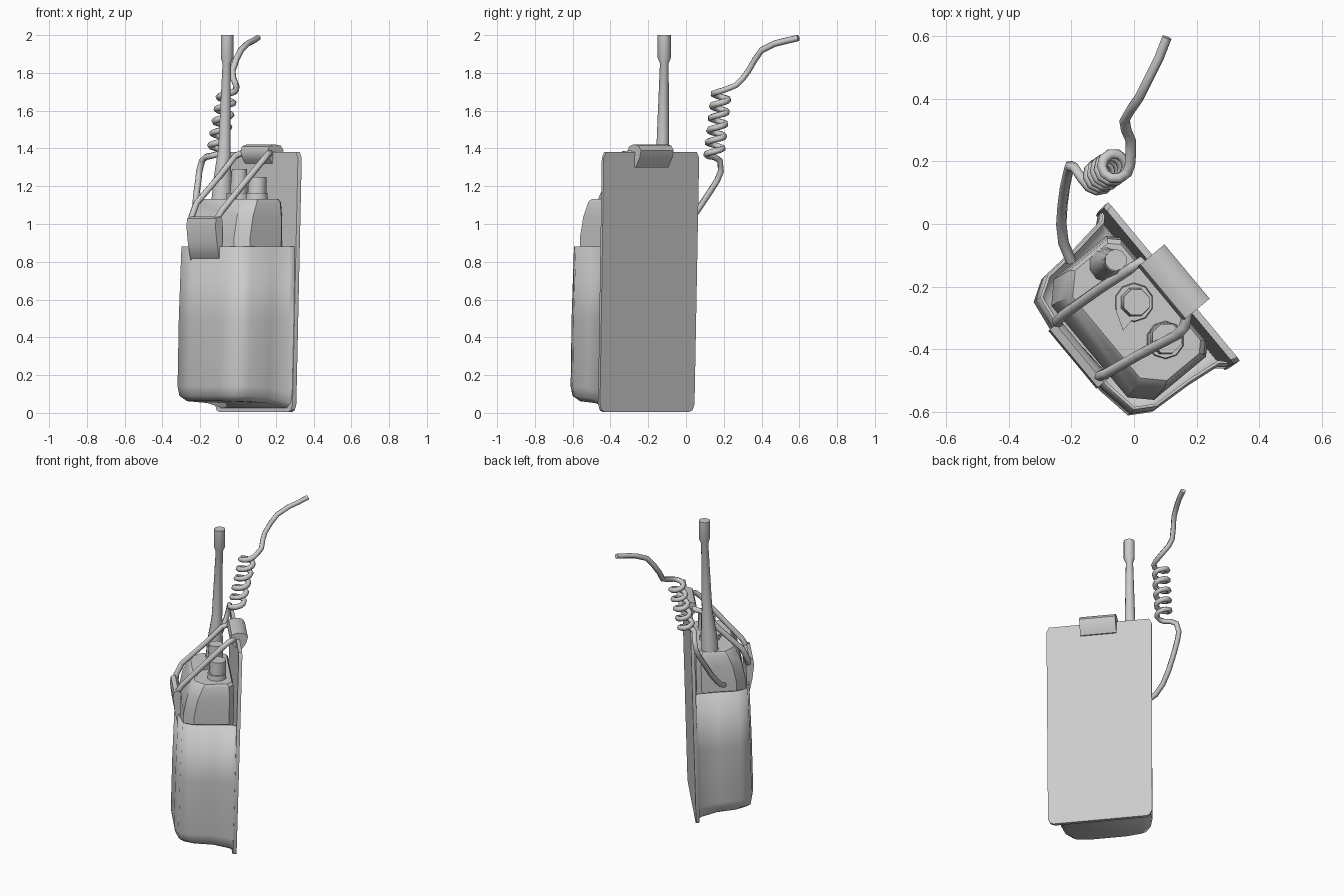
import bpy, bmesh, math
from mathutils import Vector

if "Cube" in bpy.data.objects:
    bpy.data.objects.remove(bpy.data.objects["Cube"])

grey = bpy.data.materials.new("grey")
grey.diffuse_color = (0.6, 0.6, 0.6, 1)
grey.use_nodes = True
grey.node_tree.nodes["Principled BSDF"].inputs["Base Color"].default_value = grey.diffuse_color

# Body frame: u = across, v = towards the radio's face, z = up.
# The whole body is turned about z and leans slightly.
U, V, C = Vector((.64, -.77, 0)), Vector((-.77, -.64, 0)), Vector((.125, -.185, 0))


def body(u, v, z):
    v += .036 * (1.38 - z) / 1.36
    return C + U * u + V * v + Vector((0, 0, z))


def loft(name, rings, cap_start=True, cap_end=True, angle=35):
    """Skin a stack of equal-length closed rings."""
    bm = bmesh.new()
    vs = [[bm.verts.new(p) for p in r] for r in rings]
    n = len(rings[0])
    for a, b in zip(vs, vs[1:]):
        for i in range(n):
            j = (i + 1) % n
            bm.faces.new((a[i], a[j], b[j], b[i]))
    if cap_start:
        bm.faces.new(vs[0][::-1])
    if cap_end:
        bm.faces.new(vs[-1])
    bmesh.ops.recalc_face_normals(bm, faces=bm.faces)
    me = bpy.data.meshes.new(name)
    bm.to_mesh(me)
    bm.free()
    me.shade_smooth()
    me.set_sharp_from_angle(angle=math.radians(angle))
    me.materials.append(grey)
    ob = bpy.data.objects.new(name, me)
    bpy.context.collection.objects.link(ob)
    return ob


def lathe(name, levels, sides=8):
    """Round part from (x, y, z, radius) levels."""
    return loft(name, [[(x + r * math.cos(a), y + r * math.sin(a), z)
                        for a in (math.tau * (i + .5) / sides for i in range(sides))]
                       for x, y, z, r in levels], angle=50)


def tube(name, points, radius, closed=False):
    cu = bpy.data.curves.new(name, 'CURVE')
    cu.dimensions = '3D'
    cu.bevel_depth, cu.bevel_resolution = radius, 1
    cu.use_fill_caps = True
    sp = cu.splines.new('POLY')
    sp.points.add(len(points) - 1)
    for p, co in zip(sp.points, points):
        p.co = (*co, 1)
    sp.use_cyclic_u = closed
    sp.use_smooth = True
    cu.materials.append(grey)
    bpy.context.collection.objects.link(bpy.data.objects.new(name, cu))


def mirror(half):
    return half + [(-u, v) for u, v in reversed(half)]


# Back plate of the pouch
outline = mirror([(.29, .005), (.312, .014), (.325, .045), (.328, 1.35), (.312, 1.38)])
loft("back_plate", [[body(u * s, v, z) for u, z in outline]
                    for v, s in ((-.004, 1), (.006, 1), (.018, .985))])

# Pouch: open-topped shell flaring into the plate, bottom rising to the front
section = mirror([(.325, .008), (.298, .04), (.284, .15), (.276, .285), (.236, .35), (.12, .368)])


def pouch_ring(z, su=1, sv=1, rise=0):
    return [body(u * su, .008 + (v - .008) * sv, z + rise * min(v, .2)) for u, v in section]


pouch = loft("pouch", [pouch_ring(.88, .985, .985), pouch_ring(.5, 1), pouch_ring(.11, .995, 1, .15),
                       pouch_ring(.05, .965, .975, .2), pouch_ring(.022, .86, .88, .2)],
             cap_start=False, angle=50)
sol = pouch.modifiers.new("wall", 'SOLIDIFY')
sol.thickness, sol.offset = .01, -1

# Radio body with chamfered corners and a sloped shoulder
def radio_ring(z, w, back, front, c):
    return [body(u, v, z) for u, v in mirror([(w - c * .5, back), (w, back + c * .5),
                                              (w, front - c), (w - c, front)])]


loft("radio_body", [radio_ring(.12, .23, .03, .31, .05), radio_ring(.93, .25, .03, .335, .06),
                    radio_ring(1.04, .246, .03, .315, .06), radio_ring(1.115, .24, .035, .285, .06),
                    radio_ring(1.133, .228, .045, .27, .06)])

# Folded loops that hold the strap
def fold(name, u0, u1, profile):
    loft(name, [[body(u, v, z) for v, z in profile] for u in (u0, u1)], angle=50)


fold("top_loop", -.11, .115, [(.0, 1.30), (-.012, 1.30), (-.045, 1.35), (-.055, 1.39), (-.035, 1.415),
                              (.01, 1.422), (.045, 1.41), (.055, 1.375), (.035, 1.34), (.01, 1.31)])
fold("front_loop", -.135, .105, [(.345, .8), (.362, .81), (.382, .9), (.395, .99), (.39, 1.03),
                                 (.365, 1.04), (.345, 1.02), (.345, .95)])

# Strap looped between the back plate and the front
tube("strap", [(.1, -.2, 1.375), (.02, -.12, 1.375), (-.015, -.145, 1.36), (-.1, -.2, 1.25),
               (-.22, -.285, 1.11), (-.245, -.31, 1.04), (-.235, -.34, .97), (-.11, -.475, .97),
               (-.11, -.485, 1.03), (-.085, -.475, 1.07), (.02, -.415, 1.2), (.135, -.355, 1.34),
               (.16, -.33, 1.37), (.17, -.285, 1.375)], .018, True)

# Antenna
lathe("antenna", [(-.088, -.13, 1.12, .056), (-.082, -.128, 1.24, .05), (-.072, -.123, 1.40, .034),
                  (-.06, -.115, 1.85, .023), (-.058, -.115, 1.88, .035), (-.058, -.115, 2.0, .035)], 10)

# Control knobs
lathe("selector_base", [(0, -.25, 1.12, .064), (0, -.25, 1.165, .06)], 10)
lathe("selector_knob", [(.003, -.25, 1.15, .05), (.008, -.25, 1.29, .044)])
loft("selector_pointer", [[(-.06, -.27, z), (-.035, -.34, z), (0, -.3, z)] for z in (1.12, 1.164)])
lathe("volume_base", [(.1, -.37, 1.12, .062), (.1, -.37, 1.165, .058)], 10)
lathe("volume_knob", [(.1, -.365, 1.15, .054), (.105, -.365, 1.25, .05)])

# Coiled cable leaving the side of the radio
cable = [(-.2, -.12, .92), (-.225, -.06, .95), (-.232, 0, 1.0), (-.228, .06, 1.07), (-.22, .12, 1.16),
         (-.21, .165, 1.23), (-.205, .185, 1.28), (-.19, .18, 1.335), (-.17, .15, 1.355)]
steps, turns = 54, 5.375
for i in range(steps + 1):
    t = i / steps
    a = math.radians(225) + math.tau * turns * t
    cable.append((-.115 + .06 * t + .042 * math.cos(a), .148 + .04 * t + .042 * math.sin(a),
                  1.36 + .345 * t))
cable += [(-.01, .23, 1.72), (-.01, .265, 1.735), (-.025, .3, 1.77), (-.03, .33, 1.81),
          (-.01, .365, 1.87), (.015, .4, 1.92), (.05, .47, 1.955), (.08, .53, 1.97), (.105, .595, 1.985)]
tube("coiled_cable", cable, .017)
